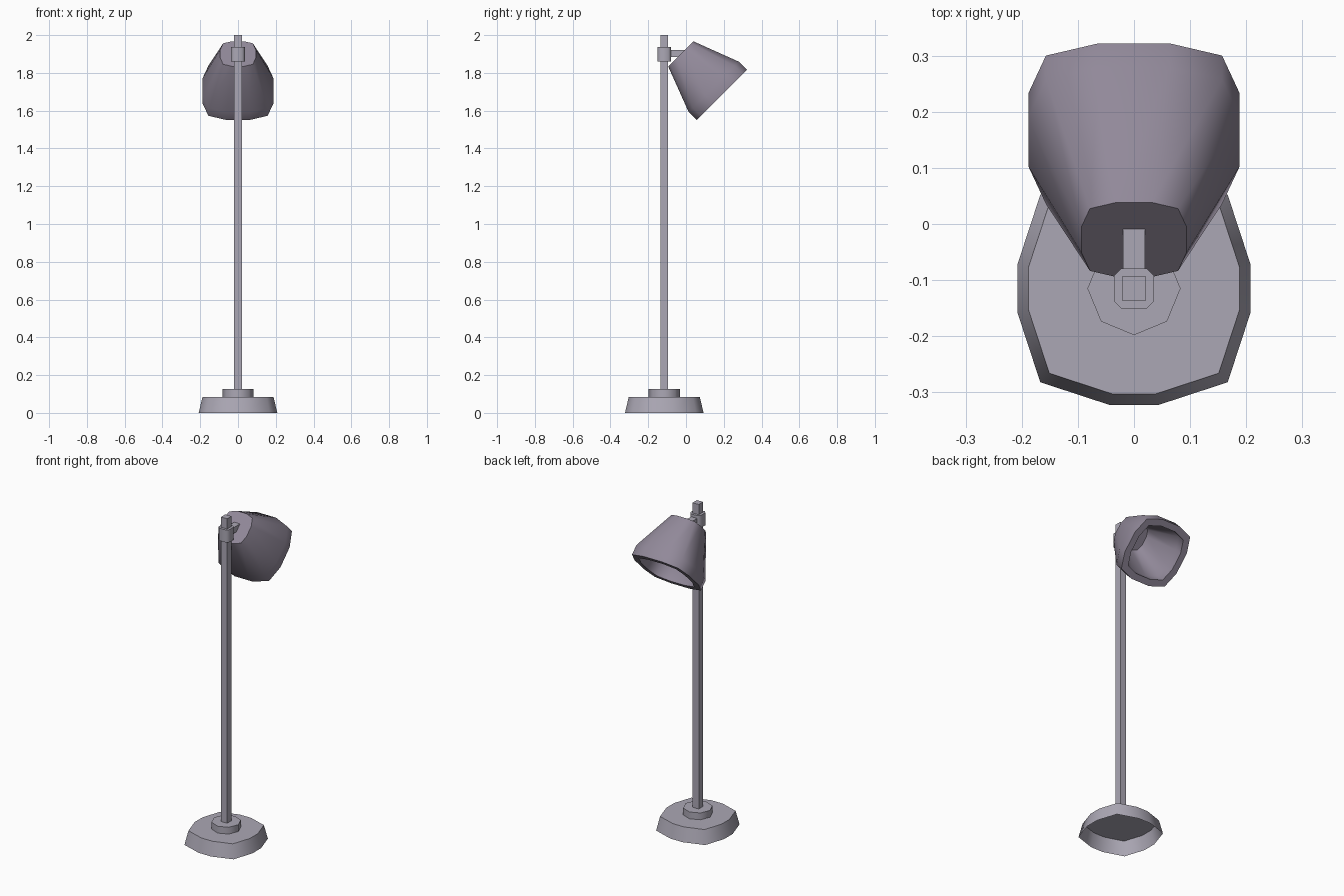
import bpy, bmesh, math
from mathutils import Matrix, Vector

cube = bpy.data.objects.get("Cube")
if cube:
    bpy.data.objects.remove(cube, do_unlink=True)


def material(name, rgb):
    m = bpy.data.materials.new(name)
    m.use_nodes = True
    m.diffuse_color = (*rgb, 1)
    m.node_tree.nodes["Principled BSDF"].inputs["Base Color"].default_value = (*rgb, 1)
    return m


metal = material("light grey metal", (0.41, 0.39, 0.46))
shade_paint = material("muted purple", (0.285, 0.25, 0.32))


def mirrored(quarter):
    """Full outline from one quarter, listed from +x round to +y."""
    q = list(quarter)
    half = q + [(-x, y) for x, y in reversed(q)]
    return half + [(-x, -y) for x, y in half]


def ngon(count, radius, turn=0.0):
    return [(radius * math.cos(turn + math.tau * i / count),
             radius * math.sin(turn + math.tau * i / count)) for i in range(count)]


def loft(name, outline, levels, mat, matrix, cap_start=True, cap_end=True):
    """Skin scaled copies of an outline; levels are (scale, height)."""
    bm = bmesh.new()
    rings = [[bm.verts.new((x * s, y * s, h)) for x, y in outline] for s, h in levels]
    n = len(outline)
    for a, b in zip(rings, rings[1:]):
        for i in range(n):
            j = (i + 1) % n
            bm.faces.new((a[i], a[j], b[j], b[i]))
    if cap_start:
        bm.faces.new(rings[0][::-1])
    if cap_end:
        bm.faces.new(rings[-1])
    bm.transform(matrix)
    mesh = bpy.data.meshes.new(name)
    bm.to_mesh(mesh)
    bm.free()
    mesh.materials.append(mat)
    obj = bpy.data.objects.new(name, mesh)
    bpy.context.collection.objects.link(obj)
    bpy.ops.object.select_all(action='DESELECT')
    obj.select_set(True)
    bpy.context.view_layer.objects.active = obj
    bpy.ops.object.shade_smooth_by_angle(angle=math.radians(60))
    return obj


POLE_Y = -0.115
stand = Matrix.Translation((0, POLE_Y, 0))

# Foot: tapered shell, open underneath
foot = mirrored([(0.208, 0.042), (0.167, 0.167), (0.042, 0.208)])
loft("base", foot, [(1, 0), (0.904, 0.085)], metal, stand, cap_start=False)

# Collar, pole and clamp stacked on the foot
loft("base_collar", ngon(8, 0.083), [(1, 0.085), (1, 0.127)], metal, stand)
loft("pole", mirrored([(0.021, 0.021)]), [(1, 0.127), (1, 2.0)], metal, stand)
clamp = mirrored([(0.036, 0.022), (0.022, 0.036)])
loft("clamp", clamp, [(1, 1.86), (1, 1.937)], metal, stand)

# Short arm running back into the shade
arm_frame = Matrix.Translation((0, 0, 1.902)) @ Matrix.Rotation(-math.pi / 2, 4, 'X')
loft("arm", mirrored([(0.02, 0.018)]), [(1, -0.085), (1, -0.006)], metal, arm_frame)

# Hollow shade tilted down and back: outside, rim, then inside
rim = mirrored([(0.188, 0.063), (0.157, 0.157), (0.063, 0.188)])
tilt = Matrix.Translation((0, -0.028, 1.901)) @ Matrix.Rotation(math.radians(-135), 4, 'X')
loft("shade", rim,
     [(0.5, 0), (1, 0.247), (1, 0.307), (0.8, 0.307), (0.8, 0.247), (0.4, 0.04)],
     shade_paint, tilt)
